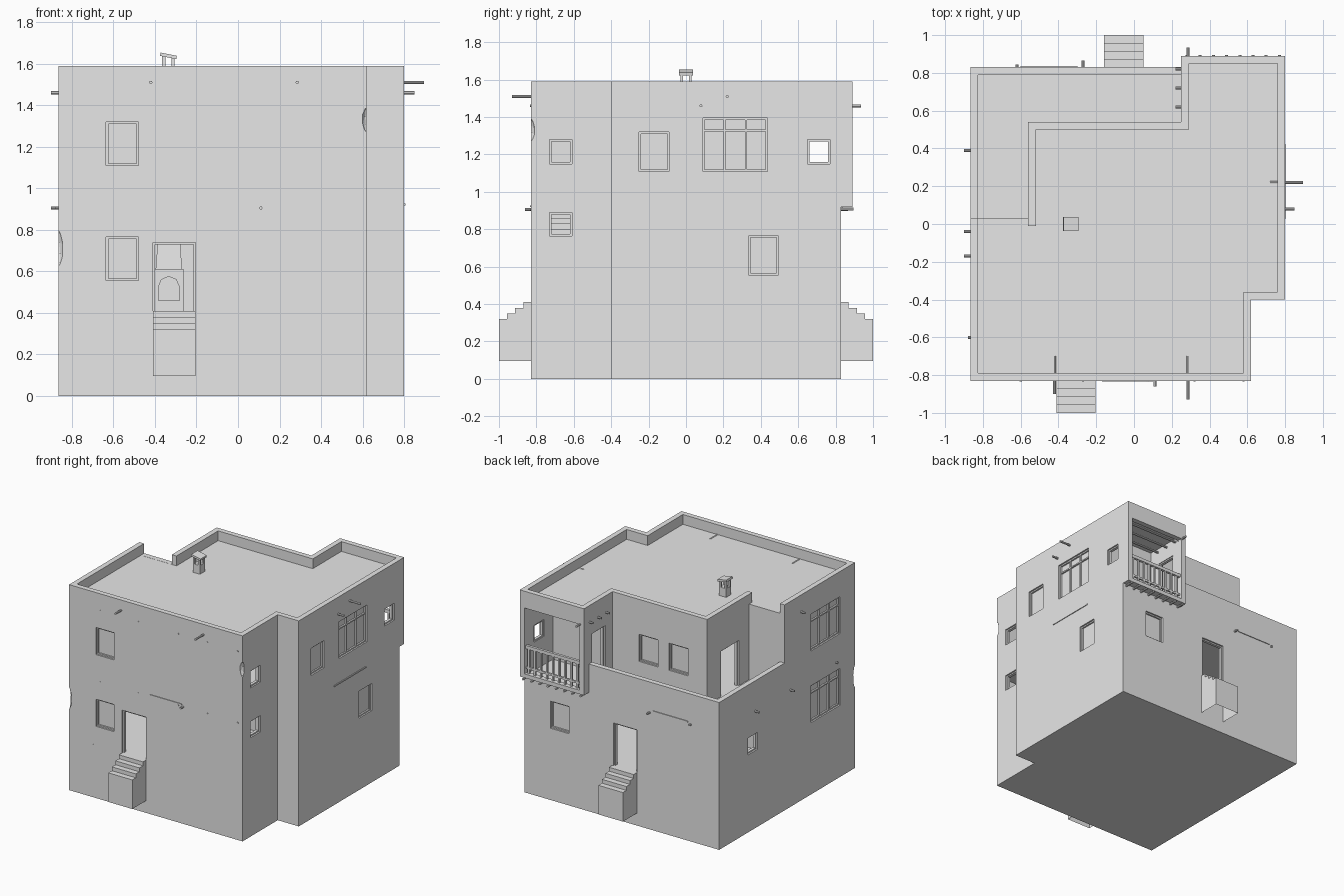
import bpy, bmesh
from math import pi
from mathutils import Matrix, Vector

if "Cube" in bpy.data.objects:
    bpy.data.objects.remove(bpy.data.objects["Cube"])

plaster = bpy.data.materials.new("grey_plaster")
plaster.use_nodes = True
plaster.diffuse_color = (0.8, 0.8, 0.8, 1)
plaster.node_tree.nodes["Principled BSDF"].inputs["Base Color"].default_value = (0.8, 0.8, 0.8, 1)

T = 0.04                                       # wall thickness
PLINTH, FLOOR, ROOF, TOP = 0.41, 0.92, 1.515, 1.59


def finish(name, bm):
    bmesh.ops.recalc_face_normals(bm, faces=bm.faces)
    mesh = bpy.data.meshes.new(name)
    bm.to_mesh(mesh)
    bm.free()
    mesh.materials.append(plaster)
    ob = bpy.data.objects.new(name, mesh)
    bpy.context.collection.objects.link(ob)
    return ob


def add_box(bm, lo, hi):
    lo, hi = Vector(lo), Vector(hi)
    size = hi - lo
    m = Matrix.Translation((lo + hi) / 2) @ Matrix.Diagonal((*size, 1))
    bmesh.ops.create_cube(bm, size=1, matrix=m)


def boxes(name, spans):
    bm = bmesh.new()
    for lo, hi in spans:
        add_box(bm, lo, hi)
    return finish(name, bm)


def inset(poly, d):
    # mitred inset of a counter-clockwise right-angled outline
    out = []
    for i, p in enumerate(poly):
        a = (Vector(p) - Vector(poly[i - 1])).normalized()
        b = (Vector(poly[(i + 1) % len(poly)]) - Vector(p)).normalized()
        out.append(Vector(p) + d * (Vector((-a.y, a.x)) + Vector((-b.y, b.x))))
    return out


def prism(name, poly, z0, z1):
    bm = bmesh.new()
    face = bm.faces.new([bm.verts.new((p[0], p[1], z0)) for p in poly])
    new = bmesh.ops.extrude_face_region(bm, geom=[face])["geom"]
    bmesh.ops.translate(bm, vec=(0, 0, z1 - z0), verts=[v for v in new if isinstance(v, bmesh.types.BMVert)])
    if not face.is_valid or len([f for f in bm.faces if abs(f.calc_center_median().z - z0) < 1e-5]) == 0:
        bm.faces.new([v for v in bm.verts if abs(v.co.z - z0) < 1e-5])
    return finish(name, bm)


def wall_ring(name, poly, z0, z1):
    bm = bmesh.new()
    inner, n = inset(poly, T), len(poly)
    loops = [[bm.verts.new((p[0], p[1], z)) for p in pts]
             for pts, z in ((poly, z0), (poly, z1), (inner, z1), (inner, z0))]
    for k in range(4):
        a, b = loops[k], loops[(k + 1) % 4]
        for i in range(n):
            j = (i + 1) % n
            bm.faces.new((a[i], a[j], b[j], b[i]))
    return finish(name, bm)


def cut(ob, cutter):
    cutter.hide_render = True
    mod = ob.modifiers.new("cut", "BOOLEAN")
    mod.operation, mod.solver, mod.object = "DIFFERENCE", "EXACT", cutter
    bpy.context.view_layer.update()
    dg = bpy.context.evaluated_depsgraph_get()
    mesh = bpy.data.meshes.new_from_object(ob.evaluated_get(dg))
    ob.modifiers.clear()
    ob.data = mesh
    bpy.data.objects.remove(cutter)


def on_wall(side, p, a, z, d):
    # span on a wall: side such as "+x", plane p, range a along it, depth d inwards
    s = 1 if side[0] == "+" else -1
    e = sorted((p - s * d[0], p - s * d[1]))
    if side[1] == "x":
        return (e[0], a[0], z[0]), (e[1], a[1], z[1])
    return (a[0], e[0], z[0]), (a[1], e[1], z[1])


def fit_opening(name, side, p, a, z, kind):
    # frame bars, plus pane, mullions and transom where glazed
    w, spans = 0.01, []
    depth = (0.012, 0.034)
    for bar in ((a[0], a[0] + w), (a[1] - w, a[1])):
        spans.append(on_wall(side, p, bar, z, depth))
    spans.append(on_wall(side, p, a, (z[1] - w, z[1]), depth))
    if kind != "door":
        spans.append(on_wall(side, p, a, (z[0], z[0] + w), depth))
    if kind in ("window", "wide"):
        spans.append(on_wall(side, p, a, z, (0.024, 0.03)))
    if kind == "wide":
        for t in (1 / 3, 2 / 3):
            c = a[0] + t * (a[1] - a[0])
            spans.append(on_wall(side, p, (c - w / 2, c + w / 2), z, depth))
        h = z[0] + 0.75 * (z[1] - z[0])
        spans.append(on_wall(side, p, a, (h, h + w), depth))
    boxes(name, spans)


def pole(name, start, end, r=0.008):
    start, end = Vector(start), Vector(end)
    d = end - start
    bm = bmesh.new()
    m = Matrix.Translation((start + end) / 2) @ d.to_track_quat("Z", "Y").to_matrix().to_4x4()
    bmesh.ops.create_cone(bm, cap_ends=True, segments=8, radius1=r, radius2=r, depth=d.length, matrix=m)
    return finish(name, bm)


# Outlines of the two storeys
lower = [(-.865, -.83), (.62, -.83), (.62, -.4), (.8, -.4), (.8, .83), (-.865, .83)]
upper = lower[:4] + [(.8, .89), (.25, .89), (.25, .54), (-.56, .54), (-.56, .03), (-.865, .03)]

LOW, HIGH = (.555, .765), (1.11, 1.32)
WIDE, SMALL = (1.11, 1.395), (1.15, 1.28)
lower_openings = [
    ("front_low_window", "-y", -.83, (-.635, -.48), LOW, "window"),
    ("front_door", "-y", -.83, (-.41, -.205), (.4, .74), "door"),
    ("stair_low_window", "+x", .62, (-.73, -.61), (.765, .89), "open"),
    ("right_low_window", "+x", .8, (.335, .495), LOW, "window"),
    ("back_low_window", "+y", .83, (.42, .58), LOW, "window"),
    ("back_door", "+y", .83, (-.16, .04), (.4, .74), "door"),
    ("side_low_wide_window", "-x", -.865, (-.65, -.29), (.555, .84), "wide"),
    ("side_small_window", "-x", -.865, (.36, .48), (.6, .73), "open")]
upper_openings = [
    ("front_high_window", "-y", -.83, (-.635, -.48), HIGH, "window"),
    ("stair_high_window", "+x", .62, (-.73, -.61), SMALL, "open"),
    ("right_high_window", "+x", .8, (-.25, -.09), HIGH, "window"),
    ("right_wide_window", "+x", .8, (.09, .435), WIDE, "wide"),
    ("balcony_side_window", "+x", .8, (.65, .77), SMALL, "open"),
    ("side_high_wide_window", "-x", -.865, (-.65, -.29), WIDE, "wide"),
    ("terrace_window_a", "+y", .54, (-.138, .024), HIGH, "window"),
    ("terrace_window_b", "+y", .54, (-.395, -.233), HIGH, "window"),
    ("terrace_door", "-x", -.56, (.15, .37), (.93, 1.28), "door"),
    ("balcony_door", "-x", .25, (.63, .79), (.93, 1.36), "door")]

# Main masses
prism("plinth", lower, 0, PLINTH)
ground_walls = wall_ring("ground_floor_walls", lower, PLINTH, FLOOR)
upper_walls = wall_ring("upper_floor_walls", upper, FLOOR, TOP)
prism("upper_floor_slab", inset(lower, T / 2), .9, .93)
prism("roof_slab", inset(upper, T / 2), 1.49, ROOF - .001)

# Balcony mouth and the gap in the roof parapet
extra = [((.29, .8, .95), (.76, .95, 1.46)), ((-.825, -.05, ROOF), (-.56, .1, 1.7))]
for walls, openings, more in ((ground_walls, lower_openings, []), (upper_walls, upper_openings, extra)):
    cut(walls, boxes("cutter", [on_wall(s, p, a, z, (-.03, .07)) for _, s, p, a, z, _ in openings] + more))
    for o in openings:
        fit_opening(*o)

# Crumbled corners
for walls, spot, tall in ((ground_walls, (-.875, -.84, .71), .1), (upper_walls, (.63, -.84, 1.33), .07)):
    bm = bmesh.new()
    m = Matrix.Translation(spot) @ Matrix.Diagonal((.034, .034, tall, 1)) @ Matrix.Rotation(.4, 4, "Y")
    bmesh.ops.create_icosphere(bm, subdivisions=2, radius=1, matrix=m)
    cut(walls, finish("cutter", bm))

# Terrace parapet, balcony floor and inner walls
boxes("terrace_parapet", [((-.865, .79, FLOOR), (.25, .83, 1.14)), ((-.865, .03, FLOOR), (-.825, .79, 1.14))])
boxes("balcony_floor", [((.26, .78, .921), (.79, .88, .94))])
boxes("balcony_inner_wall", [((.25, .5, FLOOR), (.78, .54, 1.5))])
boxes("ground_partition", [((-.83, 0, PLINTH), (.77, .04, .9))])

# Balcony railing, joists and rafters
rail = [((.29, .855, 1.14), (.76, .875, 1.165)), ((.29, .858, .985), (.76, .872, 1.0))]
for i in range(9):
    x = .315 + i * .052
    rail.append(((x, .858, .95), (x + .014, .872, 1.15)))
boxes("balcony_railing", rail)
for y in (.62, .72, .82):
    pole("balcony_joist", (.22, y, 1.46), (.79, y, 1.46))
for i in range(8):
    pole("balcony_rafter", (.28 + i * .07, .81, .907), (.28 + i * .07, .895, .907))


def steps(name, x0, x1, s):
    # stepped profile swept across, open underneath and against the wall
    bm = bmesh.new()
    profile = [(.83, PLINTH)]
    for i in range(4):
        y, z = .87 + i * .0433, PLINTH - i * .03
        profile += [(y, z), (y, z - .03 if i < 3 else .095)]
    for a, b in zip(profile, profile[1:]):
        bm.faces.new([bm.verts.new((x, s * p[0], p[1])) for x, p in ((x0, a), (x1, a), (x1, b), (x0, b))])
    for x in (x0, x1):
        bm.faces.new([bm.verts.new((x, s * y, z)) for y, z in profile + [(.83, .095)]])
    bmesh.ops.remove_doubles(bm, verts=bm.verts, dist=1e-4)
    return finish(name, bm)


steps("front_steps", -.41, -.205, -1)
steps("back_steps", -.16, .05, 1)

# Indoor staircase
boxes("indoor_stairs", [((.52 - i * .04, -.785, PLINTH), (.56 - i * .04, -.55, PLINTH + .03 * (i + 1)))
                        for i in range(16)])

# Fireplace with arched mouth and tapering hood
fireplace = boxes("fireplace", [((-.405, -.08, PLINTH), (-.26, 0, .61))])
arch = pole("cutter", (-.333, -.12, .525), (-.333, -.03, .525), .05)
cut(fireplace, arch)
cut(fireplace, boxes("cutter", [((-.383, -.12, .46), (-.283, -.03, .525))]))
bm = bmesh.new()
bmesh.ops.create_cone(bm, cap_ends=True, segments=4, radius1=.09, radius2=.06, depth=.29,
                      matrix=Matrix.Translation((-.333, -.03, .755)) @ Matrix.Rotation(pi / 4, 4, "Z"))
finish("fireplace_hood", bm)

# Chimney with four posts under a tilted cap
spans = [((-.365, -.03, ROOF - .01), (-.305, .03, 1.58))]
for x in (-.365, -.32):
    for y in (-.03, .015):
        spans.append(((x, y, 1.58), (x + .015, y + .015, 1.635)))
boxes("chimney", spans)
cap = boxes("chimney_cap", [((-.04, -.038, -.008), (.04, .038, .008))])
cap.location, cap.rotation_euler = (-.335, 0, 1.638), (0, .2, 0)

# Roof and floor spouts
for x, z, reach in ((-.42, 1.51, .9), (.285, 1.51, .93), (.11, .905, .86)):
    pole("front_spout", (x, -.7, z), (x, -reach, z))
for y, z, reach in ((.22, 1.51, .895), (.08, 1.46, .85)):
    pole("right_spout", (.72, y, z), (reach, y, z))
for y, z, reach in ((-.17, 1.46, .9), (-.04, .905, .9), (.39, .905, .9), (-.6, .905, .88)):
    pole("side_spout", (-.8, y, z), (-reach, y, z))
for x, y, z in ((.285, .935, 1.46), (-.27, .865, .905), (-.62, .845, .905)):
    pole("back_spout", (x, .8, z), (x, y, z))

# Beam stubs and loose strips along the floor line
for x in (-.6, -.27, .07, .32, .58):
    for z in (.907, 1.46):
        pole("beam_stub", (x, -.8, z), (x, -.834, z), .006)
boxes("floor_line_strips", [((-.17, -.835, .918), (.1, -.82, .926)), ((.79, .03, .916), (.806, .42, .926)),
                            ((-.6, .82, .916), (-.3, .836, .926))])
